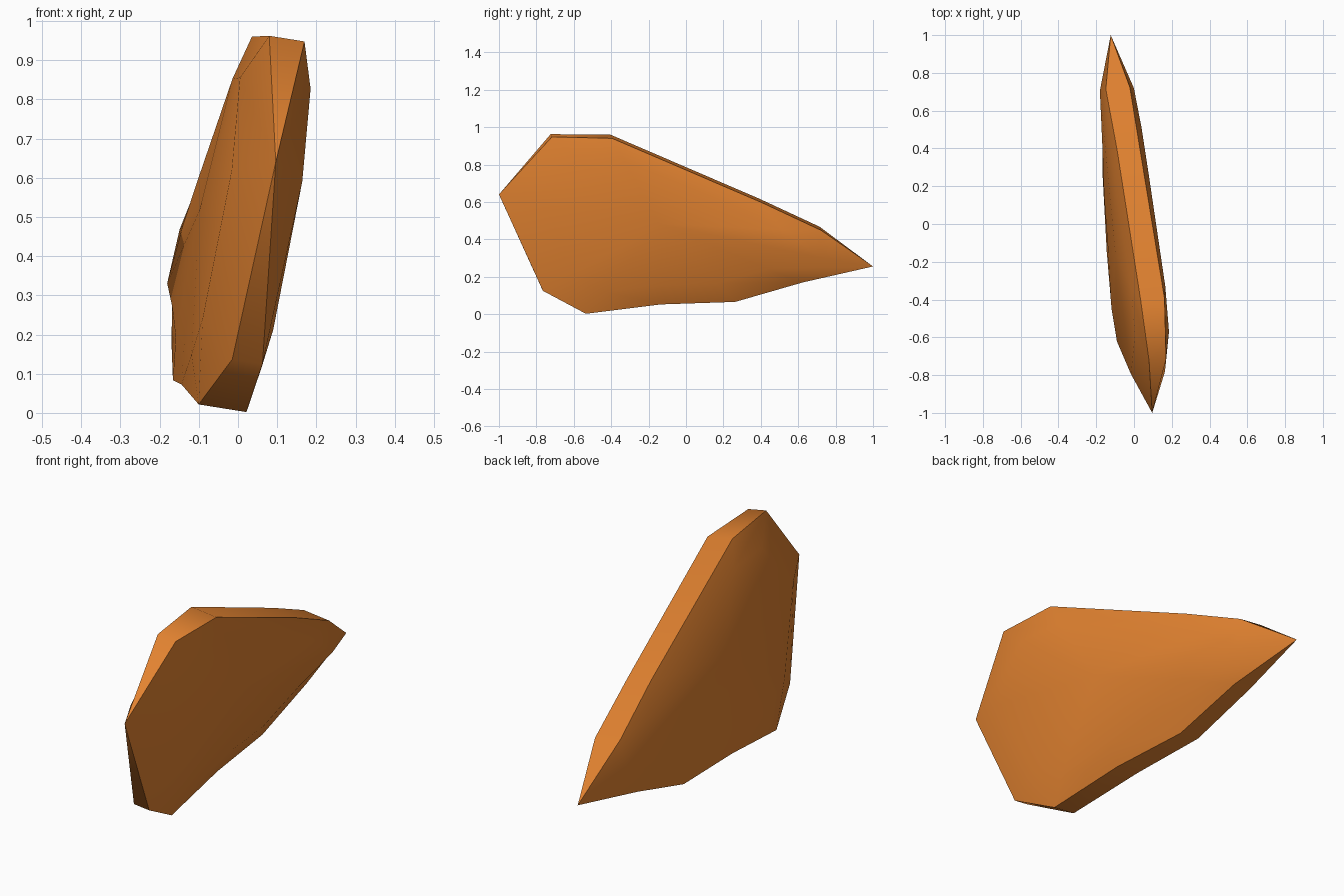
import bpy
import bmesh
import math
from mathutils import Vector

cube = bpy.data.objects.get("Cube")
if cube:
    bpy.data.objects.remove(cube, do_unlink=True)

orange = bpy.data.materials.new("burnt_orange")
orange.use_nodes = True
colour = (0.76, 0.225, 0.03, 1)
orange.diffuse_color = colour
orange.node_tree.nodes["Principled BSDF"].inputs["Base Color"].default_value = colour

# Outline of the shard: y, z, thickness towards +x, thickness towards -x
outline = [
    (-1.0, 0.64, 0, 0), (-0.72, 0.955, 0.045, 0.045), (-0.4, 0.95, 0.063, 0.063),
    (0.4, 0.605, 0.05, 0.07), (0.72, 0.455, 0.047, 0.08), (1.0, 0.255, 0, 0),
    (0.62, 0.175, 0.035, 0.064), (0.26, 0.072, 0.04, 0.072), (-0.14, 0.06, 0.05, 0.08),
    (-0.54, 0.012, 0.062, 0.06), (-0.77, 0.135, 0.065, 0.012),
]
CENTRE_Y, CENTRE_Z = -0.15, 0.5
NORMAL = Vector((1, 0.08, -0.16))


def slab_point(y, z, offset):
    """Point on the leaning middle plane, pushed out by offset."""
    return Vector((-0.085 - 0.079 * y + 0.16 * z, y, z)) + NORMAL * offset


def ring(bm, side, scale, bulge=None):
    verts = []
    for y, z, plus, minus in outline:
        thick = bulge or (plus if side > 0 else minus)
        verts.append(bm.verts.new(slab_point(
            CENTRE_Y + (y - CENTRE_Y) * scale,
            CENTRE_Z + (z - CENTRE_Z) * scale, side * thick)))
    return verts


def bridge(bm, a, b):
    for i in range(len(a)):
        j = (i + 1) % len(a)
        bm.faces.new((a[i], a[j], b[j], b[i]))


# Two bulging sides joined by a narrow rim
bm = bmesh.new()
rims = []
for side in (1, -1):
    rim = ring(bm, side, 1.0)
    swell = ring(bm, side, 0.75, 0.09)
    bridge(bm, rim, swell)
    peak = bm.verts.new(slab_point(CENTRE_Y, CENTRE_Z, side * 0.105))
    for i in range(len(swell)):
        bm.faces.new((swell[i], swell[(i + 1) % len(swell)], peak))
    rims.append(rim)
bridge(bm, rims[0], rims[1])
bmesh.ops.remove_doubles(bm, verts=bm.verts[:], dist=0.001)
bmesh.ops.recalc_face_normals(bm, faces=bm.faces[:])

mesh = bpy.data.meshes.new("shard")
bm.to_mesh(mesh)
bm.free()
mesh.materials.append(orange)
shard = bpy.data.objects.new("shard", mesh)
bpy.context.collection.objects.link(shard)

# Soft sides, crisp rim
bpy.ops.object.select_all(action="DESELECT")
shard.select_set(True)
bpy.context.view_layer.objects.active = shard
bpy.ops.object.shade_smooth_by_angle(angle=math.radians(60))
